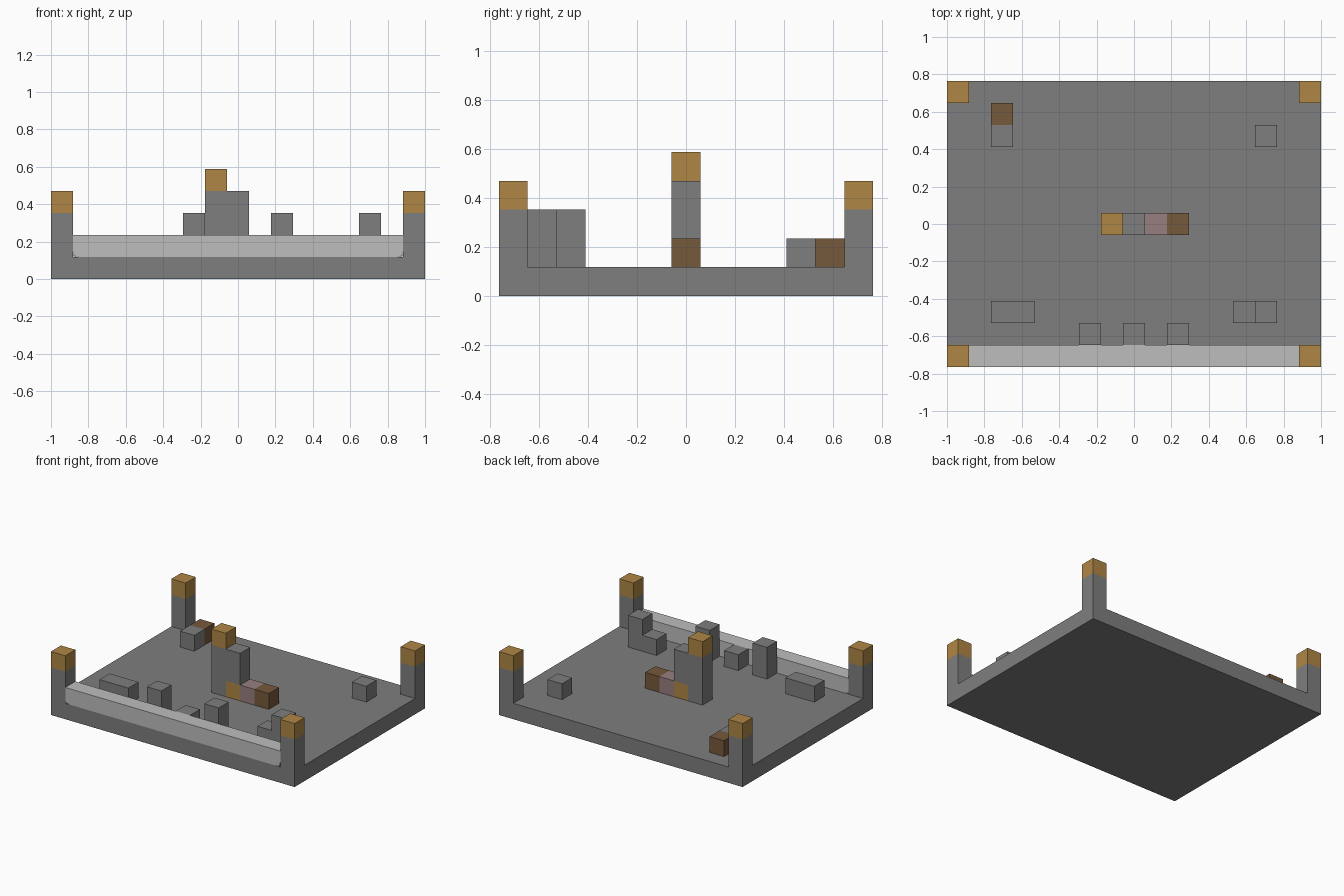
import bpy
import bmesh
import math
from mathutils import Vector

cube = bpy.data.objects.get("Cube")
if cube:
    bpy.data.objects.remove(cube, do_unlink=True)

NX, NY = 17, 13
U = 2 / NX  # block edge length


def material(name, rgb):
    m = bpy.data.materials.new(name)
    m.use_nodes = True
    color = (*rgb, 1)
    m.diffuse_color = color
    m.node_tree.nodes["Principled BSDF"].inputs["Base Color"].default_value = color
    return m


stone = material("stone grey", (0.21, 0.21, 0.21))
pale = material("pale grey", (0.51, 0.51, 0.51))
gold = material("gold", (0.43, 0.24, 0.06))
brown = material("brown", (0.18, 0.10, 0.045))
pink = material("dusty pink", (0.31, 0.21, 0.21))


def finish(name, bm, mat):
    bmesh.ops.recalc_face_normals(bm, faces=bm.faces)
    mesh = bpy.data.meshes.new(name)
    bm.to_mesh(mesh)
    bm.free()
    mesh.materials.append(mat)
    obj = bpy.data.objects.new(name, mesh)
    bpy.context.collection.objects.link(obj)
    return obj


def block(name, mat, cell, size=(1, 1, 1), inset=0):
    """Box placed by its lowest grid cell and its size in cells."""
    bm = bmesh.new()
    bmesh.ops.create_cube(bm, size=1)
    for v in bm.verts:
        v.co = Vector([(c + (p + 0.5) * s - o) * U - 2 * p * inset
                       for p, c, s, o in zip(v.co, cell, size, (NX / 2, NY / 2, 0))])
    return finish(name, bm, mat)


# Floor slab
block("floor", stone, (0, 0, 0), (NX, NY, 1))

# Corner posts with gold caps
for side, i in (("right", 0), ("left", NX - 1)):
    for end, j in (("front", 0), ("back", NY - 1)):
        block(f"{end}_{side}_post", stone, (i, j, 1), (1, 1, 2))
        block(f"{end}_{side}_post_cap", gold, (i, j, 3))

# Front wall: pale panel with rounded lower corners over a grey core
block("front_wall_core", stone, (1, 0, 1), (NX - 2, 1, 1), inset=0.002)
half, r = (NX / 2 - 1) * U, 0.035
arc = [(half - r + r * math.sin(a), U + r - r * math.cos(a))
       for a in (math.pi / 2 * k / 5 for k in range(6))]
outline = arc + [(half, 2 * U)]
outline += [(-x, z) for x, z in reversed(outline)]
bm = bmesh.new()
y0 = -NY / 2 * U
face = bm.faces.new([bm.verts.new((x, y0, z)) for x, z in outline])
ext = bmesh.ops.extrude_face_region(bm, geom=[face], use_keep_orig=True)
moved = [v for v in ext["geom"] if isinstance(v, bmesh.types.BMVert)]
bmesh.ops.translate(bm, verts=moved, vec=(0, U, 0))
finish("front_wall_panel", bm, pale)

# Central monument
mid = NY // 2
block("monument_column", stone, (7, mid, 1), (1, 1, 3))
block("monument_top", gold, (7, mid, 4))
block("monument_chest", gold, (8, mid, 1))
block("monument_upper_side", stone, (8, mid, 2), (1, 1, 2))
block("monument_pink_step", pink, (9, mid, 1))
block("monument_brown_step", brown, (10, mid, 1))

# Loose blocks on the floor: name, cell, width, height
for name, i, j, w, h in (
    ("front_right_pillar", 6, 1, 1, 2),
    ("front_middle_block", 8, 1, 1, 1),
    ("front_left_pillar", 10, 1, 1, 2),
    ("right_bench", 2, 2, 2, 1),
    ("left_low_block", 13, 2, 1, 1),
    ("left_tall_block", 14, 2, 1, 2),
    ("back_left_block", 14, 10, 1, 1),
    ("back_right_block", 2, 10, 1, 1),
):
    block(name, stone, (i, j, 1), (w, 1, h))
block("back_right_crate", brown, (2, 11, 1))
